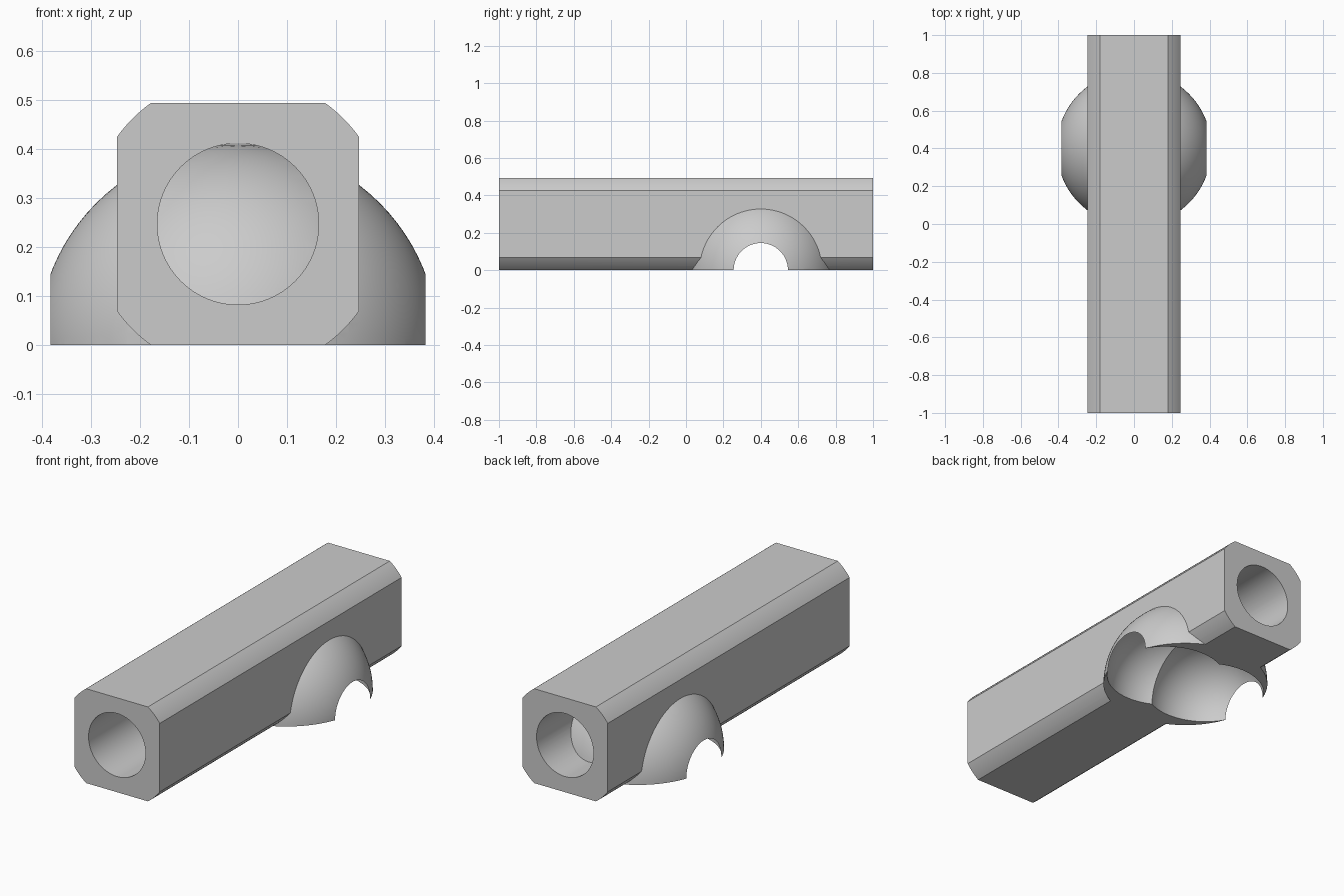
import bpy, bmesh, math
from mathutils import Matrix

if "Cube" in bpy.data.objects:
    bpy.data.objects.remove(bpy.data.objects["Cube"])

AXIS_Z = 0.247      # height of the bar's centre line
HALF = 0.247        # half width of the square section
ROUND = 0.305       # radius of the rounded corners
BALL_Y = 0.4


def make_object(name, bm):
    bmesh.ops.recalc_face_normals(bm, faces=bm.faces)
    mesh = bpy.data.meshes.new(name)
    bm.to_mesh(mesh)
    bm.free()
    obj = bpy.data.objects.new(name, mesh)
    bpy.context.collection.objects.link(obj)
    return obj


def sphere(name, x, radius):
    # poles lie along x so the rings match the side openings
    bm = bmesh.new()
    mat = Matrix.Translation((x, BALL_Y, 0)) @ Matrix.Rotation(math.pi / 2, 4, 'Y')
    bmesh.ops.create_uvsphere(bm, u_segments=96, v_segments=48, radius=radius, matrix=mat)
    return make_object(name, bm)


def boolean(target, tool, operation):
    tool.hide_render = True
    mod = target.modifiers.new(tool.name, 'BOOLEAN')
    mod.operation = operation
    mod.solver = 'MANIFOLD'
    mod.object = tool
    bpy.ops.object.select_all(action='DESELECT')
    bpy.context.view_layer.objects.active = target
    target.select_set(True)
    bpy.ops.object.modifier_apply(modifier=mod.name)
    bpy.data.objects.remove(tool, do_unlink=True)


# square bar with arc corners, lofted along y
bm = bmesh.new()
start = math.acos(HALF / ROUND)
steps = 8
angles = [q * math.pi / 2 + start + (math.pi / 2 - 2 * start) * i / steps
          for q in range(4) for i in range(steps + 1)]
rings = [[bm.verts.new((ROUND * math.cos(a), y, AXIS_Z + ROUND * math.sin(a))) for a in angles]
         for y in (-1, 1)]
for ring in rings:
    bm.faces.new(ring)
for i in range(len(angles)):
    bm.faces.new((rings[0][i - 1], rings[0][i], rings[1][i], rings[1][i - 1]))
body = make_object("socket_bar", bm)

# long round bore
bm = bmesh.new()
bmesh.ops.create_cone(bm, cap_ends=True, segments=96, radius1=0.165, radius2=0.165, depth=2.4,
                      matrix=Matrix.Translation((0, 0, AXIS_Z)) @ Matrix.Rotation(math.pi / 2, 4, 'X'))
boolean(body, make_object("bore_cutter", bm), 'DIFFERENCE')

# ball dome blocking the bore, cut flat at the bar's underside
dome = sphere("ball_dome", 0, 0.41)
bm = bmesh.new()
bmesh.ops.create_cube(bm, size=1, matrix=Matrix.Translation((0, 0, -0.5)) @ Matrix.Diagonal((2, 3, 1, 1)))
boolean(dome, make_object("floor_cutter", bm), 'DIFFERENCE')
boolean(body, dome, 'UNION')

# hollow it with two overlapping round lobes that break out at the sides
for side in (-1, 1):
    boolean(body, sphere("lobe_cutter", side * 0.131, 0.291), 'DIFFERENCE')

bpy.ops.object.shade_smooth_by_angle(angle=math.radians(25))
